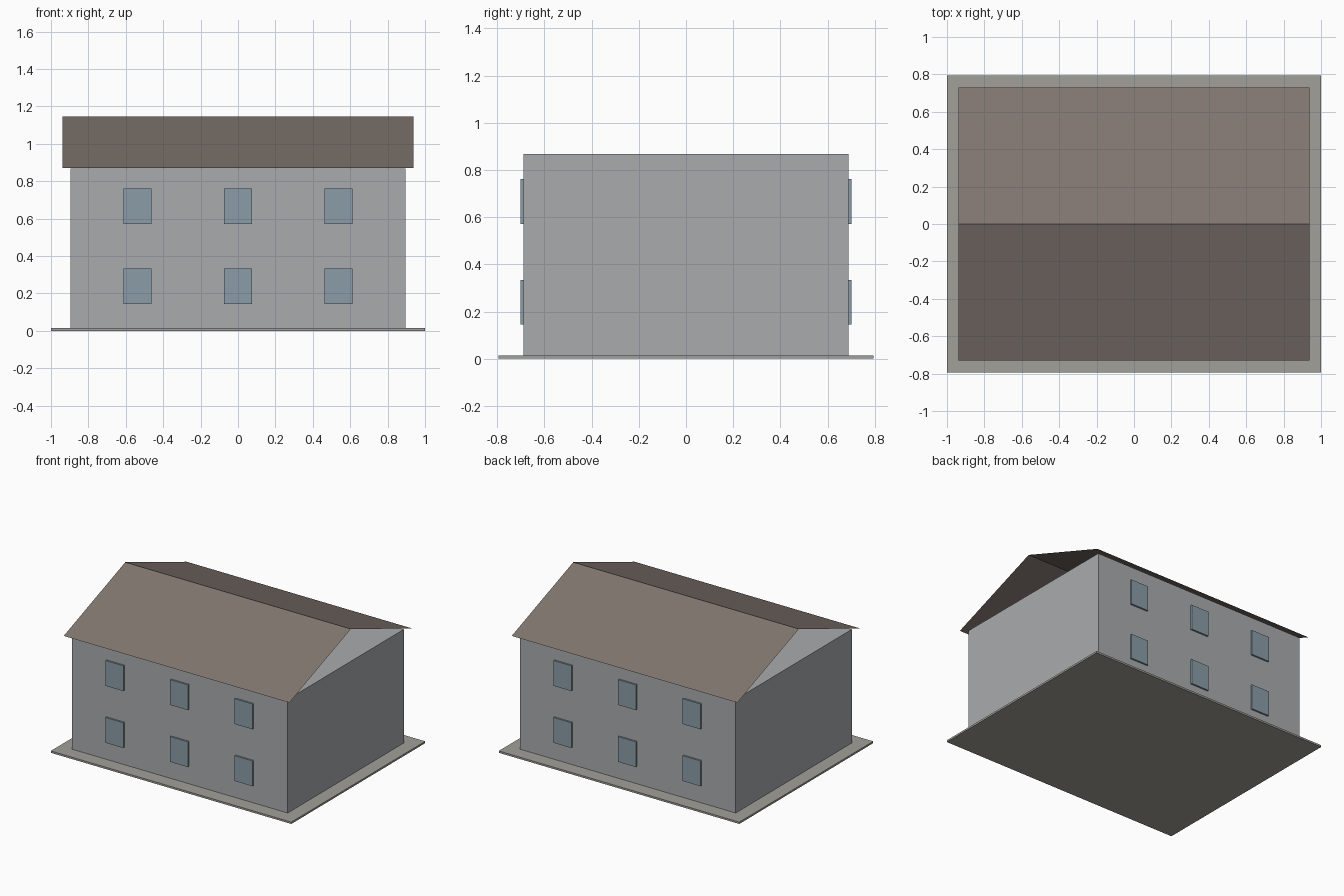
import bpy

if "Cube" in bpy.data.objects:
    bpy.data.objects.remove(bpy.data.objects["Cube"])


def material(name, rgb):
    m = bpy.data.materials.new(name)
    m.diffuse_color = (*rgb, 1)
    m.use_nodes = True
    m.node_tree.nodes["Principled BSDF"].inputs["Base Color"].default_value = m.diffuse_color
    return m


def mesh(name, verts, faces, mat=None):
    me = bpy.data.meshes.new(name)
    me.from_pydata(verts, [], faces)
    ob = bpy.data.objects.new(name, me)
    bpy.context.collection.objects.link(ob)
    if mat:
        me.materials.append(mat)
    return ob


def box(name, centre, size, mat=None):
    bpy.ops.mesh.primitive_cube_add(size=1, location=centre)
    ob = bpy.context.object
    ob.name = name
    ob.scale = size
    if mat:
        ob.data.materials.append(mat)
    return ob


wall_mat = material("wall_grey", (0.40, 0.41, 0.42))
base_mat = material("base_stone", (0.36, 0.35, 0.32))
roof_mat = material("roof_brown", (0.22, 0.18, 0.16))
glass_mat = material("window_blue", (0.26, 0.34, 0.39))

# Ground slab and main walls
box("base_slab", (0, 0, 0.007), (2, 1.59, 0.014), base_mat)
box("walls", (0, 0, 0.4405), (1.792, 1.378, 0.855), wall_mat)

# Thin gable roof, open at both ends
w, d, eave, ridge = 0.938, 0.73, 0.87, 1.145
profile = [(-d, eave), (0, ridge), (d, eave)]
verts = [(x, y, z) for y, z in profile for x in (-w, w)]
mesh("roof", verts, [(0, 1, 3, 2), (2, 3, 5, 4)], roof_mat)

# Windows: two rows of three on front and back
for side, y in (("front", -0.69), ("back", 0.69)):
    for row, z in (("lower", 0.239), ("upper", 0.667)):
        for i in (-1, 0, 1):
            box(f"window_{side}_{row}_{i + 2}", (i * 0.537, y, z),
                (0.149, 0.024, 0.19), glass_mat)
